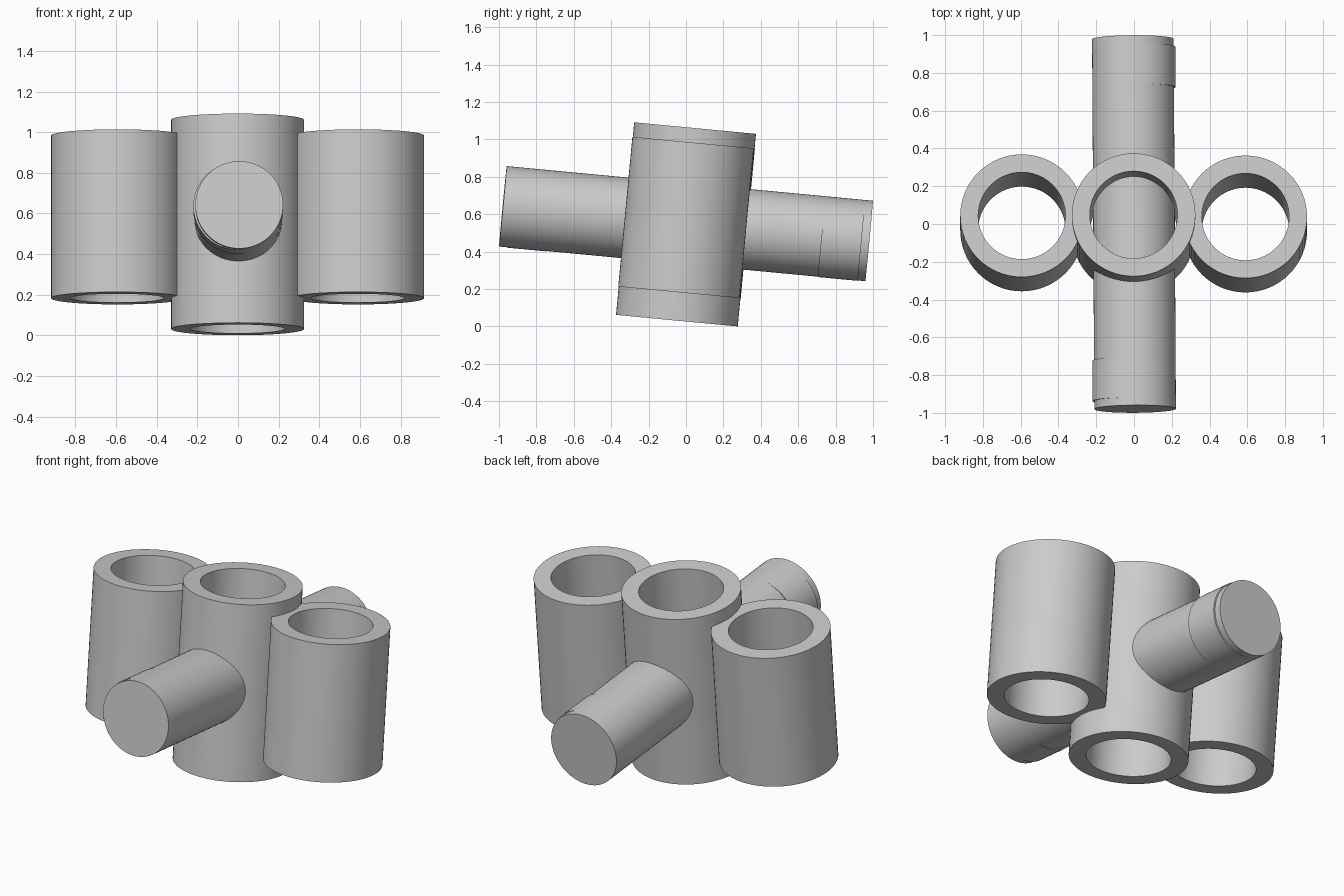
import bpy, bmesh, math
from mathutils import Matrix, Vector

if "Cube" in bpy.data.objects:
    bpy.data.objects.remove(bpy.data.objects["Cube"])

SEG = 64
TILT = math.radians(-5.4)      # whole assembly leans back
TILT_M = Matrix.Rotation(TILT, 4, 'X')

grey = bpy.data.materials.new("plain_grey")
grey.diffuse_color = (0.6, 0.6, 0.6, 1)
grey.use_nodes = True
grey.node_tree.nodes["Principled BSDF"].inputs["Base Color"].default_value = grey.diffuse_color


def revolve(name, profile, matrix, closed):
    """Spin an (r, z) profile about the local z axis."""
    bm = bmesh.new()
    verts = [bm.verts.new((r, 0, z)) for r, z in profile]
    pairs = list(zip(verts, verts[1:]))
    if closed:
        pairs.append((verts[-1], verts[0]))
    edges = [bm.edges.new(p) for p in pairs]
    bmesh.ops.spin(bm, geom=verts + edges, cent=(0, 0, 0), axis=(0, 0, 1),
                   angle=math.tau, steps=SEG, use_merge=False)
    bmesh.ops.remove_doubles(bm, verts=bm.verts, dist=1e-5)
    bmesh.ops.recalc_face_normals(bm, faces=bm.faces)
    me = bpy.data.meshes.new(name)
    bm.to_mesh(me)
    bm.free()
    me.materials.append(grey)
    ob = bpy.data.objects.new(name, me)
    bpy.context.collection.objects.link(ob)
    ob.matrix_world = matrix
    bpy.context.view_layer.objects.active = ob
    ob.select_set(True)
    bpy.ops.object.shade_smooth_by_angle(angle=math.radians(30))
    ob.select_set(False)
    return ob


def tube(name, loc, outer, inner, length):
    h = length / 2
    revolve(name, [(inner, -h), (outer, -h), (outer, h), (inner, h)],
            Matrix.Translation(loc) @ TILT_M, True)


def rod(name, loc, radius, length, yaw=0.0):
    h = length / 2
    turn = Matrix.Rotation(yaw, 4, 'Z') @ TILT_M @ Matrix.Rotation(math.pi / 2, 4, 'X')
    revolve(name, [(0, -h), (radius, -h), (radius, h), (0, h)],
            Matrix.Translation(loc) @ turn, False)


# Three open sleeves side by side
tube("centre_sleeve", (-0.002, 0, 0.546), 0.327, 0.232, 1.034)
tube("left_sleeve", (-0.594, 0.006, 0.583), 0.326, 0.231, 0.804)
tube("right_sleeve", (0.590, 0, 0.583), 0.326, 0.231, 0.804)

# Cross rod through the centre sleeve
rod("cross_rod", (0, 0, 0.55), 0.216, 1.967, math.radians(0.35))

# Thin collars near both rod ends, almost flush
for side, name in ((1, "back_collar"), (-1, "front_collar")):
    along = TILT_M @ Vector((0, side * 0.835, 0))
    rod(name, Vector((side * 0.004, 0, 0.548)) + along, 0.216, 0.215)
